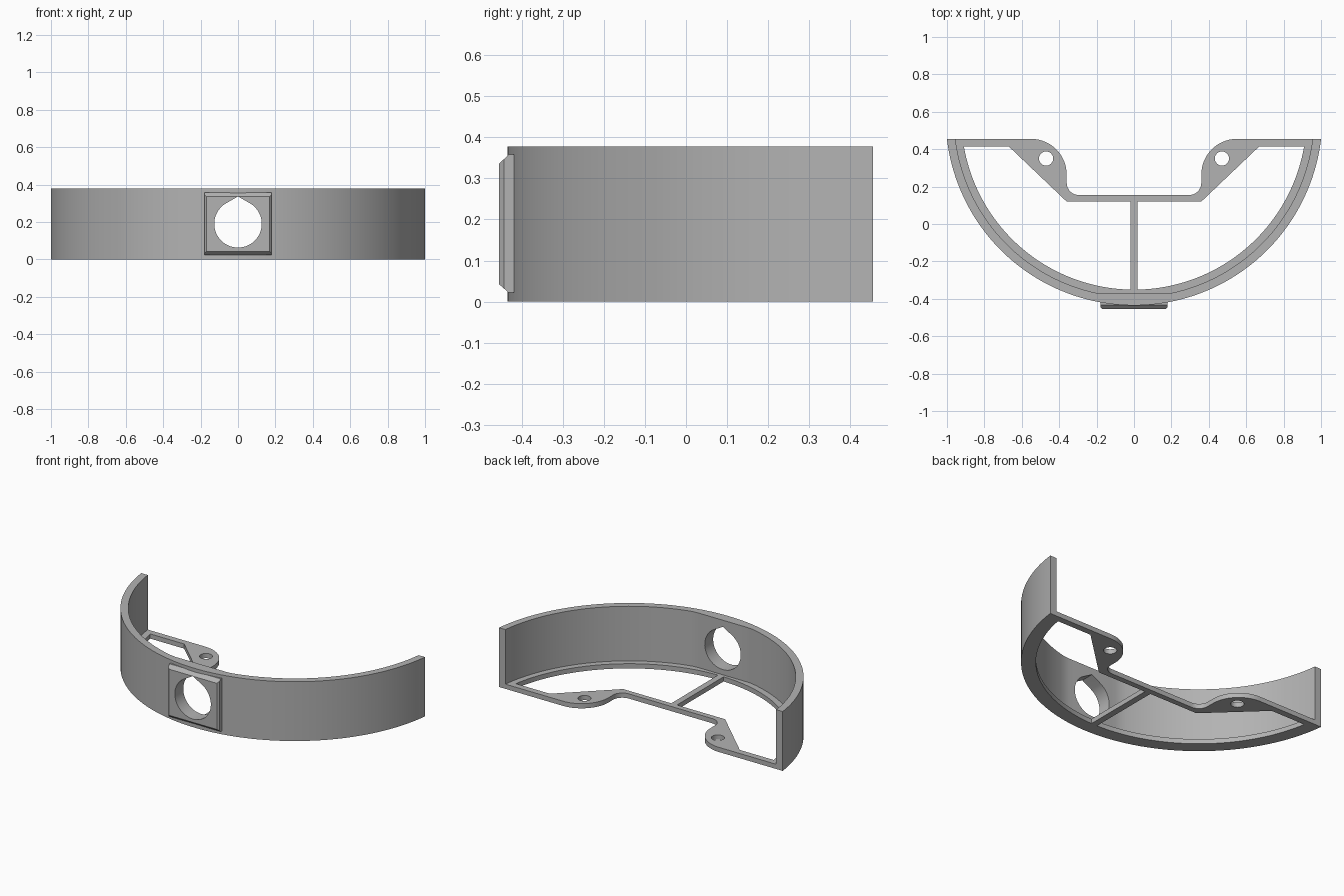
import bpy, bmesh, math
from mathutils import Matrix

if "Cube" in bpy.data.objects:
    bpy.data.objects.remove(bpy.data.objects["Cube"])

CY = 0.572                                # centre of the curved wall
R_OUT, R_IN, R_LIP = 1.007, 0.962, 0.923  # wall outside, wall inside, base lip
BACK, HEIGHT, BASE = 0.455, 0.378, 0.03

grey = bpy.data.materials.new("grey plastic")
grey.diffuse_color = (0.45, 0.45, 0.45, 1)
grey.use_nodes = True
grey.node_tree.nodes["Principled BSDF"].inputs["Base Color"].default_value = grey.diffuse_color


def arc(cx, cy, r, a0, a1, n):
    """Points on an arc, angles in radians."""
    return [(cx + r * math.cos(a0 + (a1 - a0) * i / n),
             cy + r * math.sin(a0 + (a1 - a0) * i / n)) for i in range(n + 1)]


def prism(name, pts, z0, z1, matrix=None):
    """Extrude a closed outline from z0 to z1."""
    bm = bmesh.new()
    face = bm.faces.new([bm.verts.new((x, y, z0)) for x, y in pts])
    top = bmesh.ops.extrude_face_region(bm, geom=[face])["geom"]
    bmesh.ops.translate(bm, vec=(0, 0, z1 - z0),
                        verts=[v for v in top if isinstance(v, bmesh.types.BMVert)])
    if matrix:
        bm.transform(matrix)
    bmesh.ops.recalc_face_normals(bm, faces=bm.faces[:])
    me = bpy.data.meshes.new(name)
    bm.to_mesh(me)
    bm.free()
    me.materials.append(grey)
    ob = bpy.data.objects.new(name, me)
    bpy.context.collection.objects.link(ob)
    return ob


def combine(ob, other, operation):
    """Apply a boolean and discard the helper."""
    mod = ob.modifiers.new(operation, 'BOOLEAN')
    mod.operation, mod.solver, mod.object = operation, 'EXACT', other
    bpy.ops.object.select_all(action='DESELECT')
    bpy.context.view_layer.objects.active = ob
    ob.select_set(True)
    bpy.ops.object.modifier_apply(modifier=mod.name)
    bpy.data.objects.remove(other)


def wall_arc(r, y_end, n=80):
    """Front arc from the left end to the right end at height y_end."""
    a = math.asin((y_end - CY) / r)
    return arc(0, CY, r, -math.pi - a, a, n) if a > 0 else \
        arc(0, CY, r, math.pi - a, 2 * math.pi + a, n)


def mirrored(pts):
    return [(-x, y) for x, y in pts]


# Curved wall, flattened inside behind the front opening
inner = [(x, max(y, -0.37)) for x, y in wall_arc(R_IN, BACK)]
body = prism("curved_bracket", wall_arc(R_OUT, BACK) + inner[::-1], 0, HEIGHT)

# Base frame with two rounded screw ears
ear = (arc(0.55, 0.265, 0.19, math.pi / 2, math.pi, 14)
       + arc(0.295, 0.22, 0.065, 0, -math.pi / 2, 8))
base = prism("base_frame", wall_arc(R_OUT, BACK) + ear + mirrored(ear)[::-1], 0, BASE)

# Openings either side of the centre rib, and screw holes
a_rib = -math.acos(0.02 / R_LIP)
a_end = math.asin((0.415 - CY) / R_LIP)
opening = arc(0, CY, R_LIP, a_rib, a_end, 40) + [(0.67, 0.415), (0.36, 0.12), (0.02, 0.12)]
screw = arc(0.47, 0.35, 0.038, 0, 2 * math.pi, 24)[:-1]
for outline in (opening, mirrored(opening), screw, mirrored(screw)):
    combine(base, prism("cutter", outline, -0.1, 0.1), 'DIFFERENCE')
combine(body, base, 'UNION')

# Front pad: chamfered top and bottom, small bevels on its sides
profile = [(-0.38, 0.022), (-0.432, 0.022), (-0.455, 0.042),
           (-0.455, 0.336), (-0.432, 0.358), (-0.38, 0.358)]
to_x = Matrix(((0, 0, 1, 0), (1, 0, 0, 0), (0, 1, 0, 0), (0, 0, 0, 1)))
pad = prism("front_pad", profile, -0.18, 0.18, to_x)
plan = [(-0.18, -0.38), (-0.18, -0.443), (-0.168, -0.456),
        (0.168, -0.456), (0.18, -0.443), (0.18, -0.38)]
combine(pad, prism("pad_plan", plan, -0.1, 0.5), 'INTERSECT')
combine(body, pad, 'UNION')

# Teardrop opening through pad and wall
drop = arc(0, 0.19, 0.127, math.radians(120), math.radians(420), 48) + [(0, 0.336)]
to_y = Matrix(((1, 0, 0, 0), (0, 0, 1, 0), (0, 1, 0, 0), (0, 0, 0, 1)))
combine(body, prism("cutter", drop, -0.6, -0.2, to_y), 'DIFFERENCE')

# Smooth curves, crisp edges
bpy.ops.object.shade_smooth_by_angle(angle=math.radians(25))
